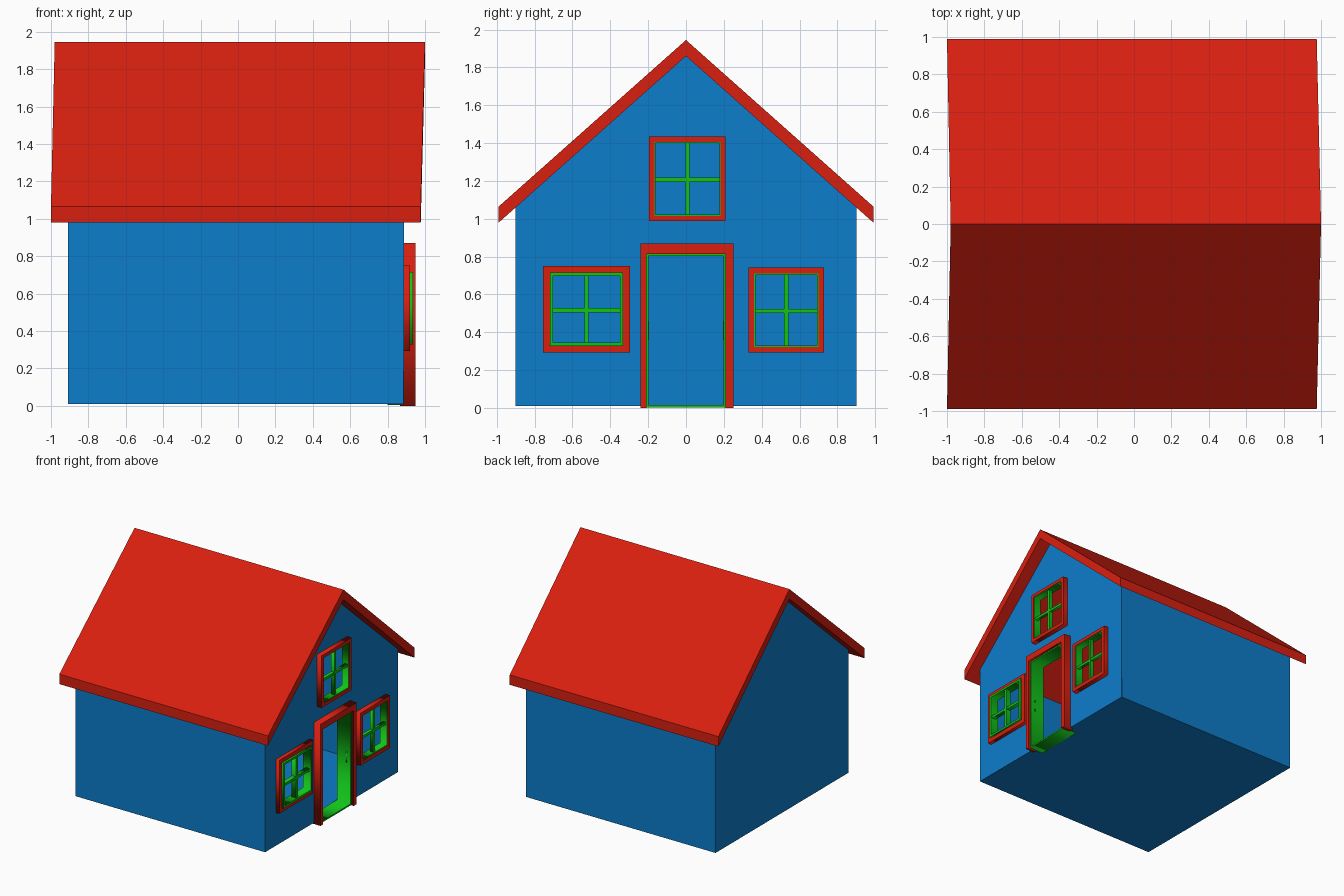
import bpy, bmesh
from math import pi
from mathutils import Euler

if "Cube" in bpy.data.objects:
    bpy.data.objects.remove(bpy.data.objects["Cube"])


def material(name, color):
    m = bpy.data.materials.new(name)
    m.diffuse_color = color
    m.use_nodes = True
    m.node_tree.nodes["Principled BSDF"].inputs["Base Color"].default_value = m.diffuse_color
    return m


RED = material("red", (0.69, 0.014, 0.005, 1))
BLUE = material("blue", (0.004, 0.205, 0.6, 1))
GREEN = material("green", (0.006, 0.55, 0.01, 1))


def add_mesh(name, me, mat):
    ob = bpy.data.objects.new(name, me)
    me.materials.clear()
    me.materials.append(mat)
    bpy.context.collection.objects.link(ob)
    return ob


def mesh_from(name, verts, faces, mat):
    me = bpy.data.meshes.new(name)
    me.from_pydata(verts, [], faces)
    bm = bmesh.new()
    bm.from_mesh(me)
    bmesh.ops.recalc_face_normals(bm, faces=bm.faces)
    bm.to_mesh(me)
    bm.free()
    return add_mesh(name, me, mat)


def plate(name, loops, x0, x1, mat):
    """Filled outline in the y-z plane (inner loops are holes), thick from x0 to x1."""
    cu = bpy.data.curves.new(name, 'CURVE')
    cu.dimensions = '2D'
    cu.fill_mode = 'BOTH'
    cu.extrude = (x1 - x0) / 2
    for loop in loops:
        sp = cu.splines.new('POLY')
        sp.points.add(len(loop) - 1)
        for p, (y, z) in zip(sp.points, loop):
            p.co = (y, z, 0, 1)
        sp.use_cyclic_u = True
    tmp = bpy.data.objects.new(name + "_outline", cu)
    bpy.context.collection.objects.link(tmp)
    dg = bpy.context.evaluated_depsgraph_get()
    me = bpy.data.meshes.new_from_object(tmp.evaluated_get(dg))
    bpy.data.objects.remove(tmp)
    ob = add_mesh(name, me, mat)
    ob.rotation_euler = Euler((pi / 2, 0, pi / 2))
    ob.location.x = (x0 + x1) / 2
    return ob


def rect(y0, y1, z0, z1, inset=0.0):
    y0, y1, z0, z1 = y0 + inset, y1 - inset, z0 + inset, z1 - inset
    return [(y0, z0), (y1, z0), (y1, z1), (y0, z1)]


# Windows: name, outer rectangle, red trim width, green frame width, green front x
WINDOWS = [
    ("left_window", (-0.755, -0.297, 0.293, 0.75), 0.035, 0.018, 0.935),
    ("right_window", (0.33, 0.73, 0.293, 0.742), 0.03, 0.008, 0.925),
    ("attic_window", (-0.195, 0.21, 0.988, 1.435), 0.028, 0.006, 0.925),
]
XB, XF, W, Z0, EAVE, APEX = -0.91, 0.887, 0.9, 0.01, 1.06, 1.86

# Front gable wall with door and window openings
holes = [rect(-0.21, 0.21, 0.013, 0.815)]
holes += [rect(*r, inset=trim) for _, r, trim, _, _ in WINDOWS]
gable = [(-W, Z0), (W, Z0), (W, EAVE), (0, APEX), (-W, EAVE)]
plate("front_gable_wall", [gable] + holes, XF - 0.003, XF, BLUE)

# Other walls and floor, thin hollow shell open under the roof
verts = [(x, y, z) for x in (XB, XF) for y, z in gable]
mesh_from("house_shell", verts,
          [(0, 1, 2, 3, 4), (0, 5, 6, 1), (1, 6, 7, 2), (0, 4, 9, 5)], BLUE)

# Roof: two slabs meeting at the ridge, with slightly slanted ends
prof = [(-0.99, 0.98), (0, 1.86), (0.99, 0.98), (0.99, 1.065), (0, 1.945), (-0.99, 1.065)]
back = [(-0.98 if y == 0 else -1.0, y, z) for y, z in prof]
front = [(1.0 if y == 0 else 0.977, y, z) for y, z in prof]
faces = [(i, (i + 1) % 6, (i + 1) % 6 + 6, i + 6) for i in range(6)]
for k in (0, 6):
    faces += [(k, k + 1, k + 4, k + 5), (k + 1, k + 2, k + 3, k + 4)]
mesh_from("roof", back + front, faces, RED)

# Windows: red trim, green frame and crossed bars
for name, r, trim, fw, xf in WINDOWS:
    plate(name + "_trim", [rect(*r), rect(*r, inset=trim)], 0.87, 0.92 if xf > 0.93 else 0.93, RED)
    plate(name + "_frame", [rect(*r, inset=trim), rect(*r, inset=trim + fw)], 0.86, xf, GREEN)
    y0, y1, z0, z1 = r
    cy, cz, b, e = (y0 + y1) / 2, (z0 + z1) / 2 - 0.005, 0.011, trim + fw * 0.5
    plate(name + "_upright_bar", [rect(cy - b, cy + b, z0 + e, z1 - e)], 0.885, xf - 0.008, GREEN)
    plate(name + "_cross_bar", [rect(y0 + e, y1 - e, cz - b, cz + b)], 0.888, xf - 0.011, GREEN)

# Door trim (open at the bottom) and deep green door frame
plate("door_trim", [[(-0.24, 0), (-0.208, 0), (-0.208, 0.815), (0.208, 0.815),
                     (0.208, 0), (0.25, 0), (0.25, 0.87), (-0.24, 0.87)]], 0.865, 0.95, RED)
plate("door_frame", [rect(-0.21, 0.21, 0.004, 0.817), rect(-0.21, 0.21, 0.004, 0.817, 0.013)],
      0.80, 0.93, GREEN)

# Latch plates on both jambs
for side, y in (("left", -0.197), ("right", 0.197)):
    plate(side + "_latch_plate", [rect(y - 0.002, y + 0.002, 0.36, 0.46)], 0.885, 0.895, GREEN)
